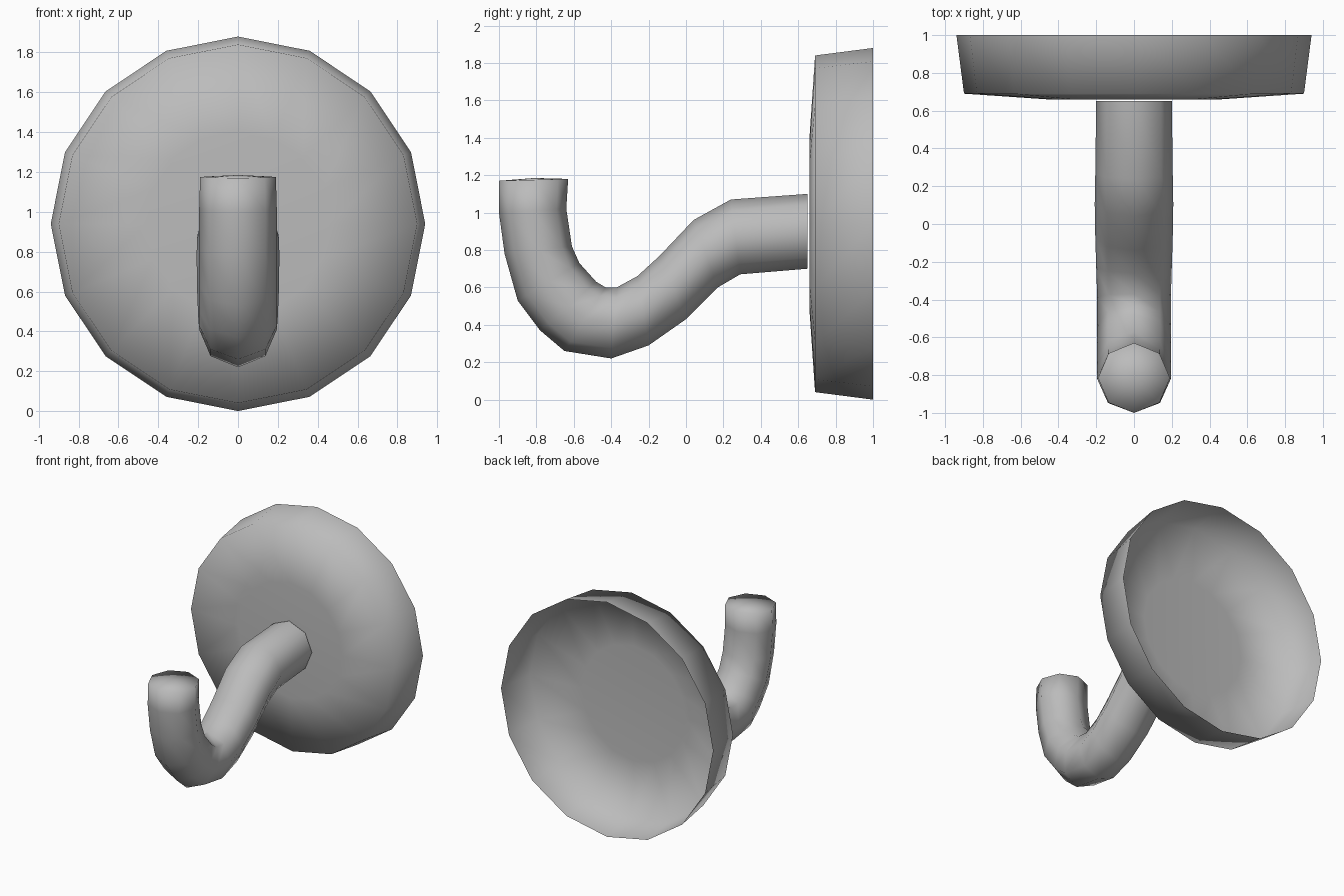
import bpy, bmesh
from math import cos, sin, tau
from mathutils import Vector

cube = bpy.data.objects.get("Cube")
if cube:
    bpy.data.objects.remove(cube, do_unlink=True)

grey = bpy.data.materials.new("plain grey")
grey.use_nodes = True
colour = (0.5, 0.5, 0.5, 1)
grey.diffuse_color = colour
grey.node_tree.nodes["Principled BSDF"].inputs["Base Color"].default_value = colour


def ring(centre, u, v, sides):
    """Points of an ellipse with half-axes u and v."""
    return [centre + u * cos(tau * i / sides) + v * sin(tau * i / sides)
            for i in range(sides)]


def loft(name, rings, tip):
    """Smooth open tube through the rings, closed by a fan at the tip."""
    bm = bmesh.new()
    loops = [[bm.verts.new(p) for p in r] for r in rings]
    n = len(loops[0])
    apex = bm.verts.new(tip)
    for i in range(n):
        j = (i + 1) % n
        for a, b in zip(loops, loops[1:]):
            bm.faces.new((a[i], a[j], b[j], b[i]))
        bm.faces.new((loops[0][j], loops[0][i], apex))
    bmesh.ops.recalc_face_normals(bm, faces=bm.faces)
    # The tip fan shows which way is outward
    fan = apex.link_faces[0]
    inward = Vector(tip) - sum(rings[1], Vector()) / n
    if fan.normal.dot(inward) < 0:
        bmesh.ops.reverse_faces(bm, faces=bm.faces)
    for f in bm.faces:
        f.smooth = True
    mesh = bpy.data.meshes.new(name)
    bm.to_mesh(mesh)
    bm.free()
    mesh.materials.append(grey)
    obj = bpy.data.objects.new(name, mesh)
    bpy.context.collection.objects.link(obj)


X, Z = Vector((1, 0, 0)), Vector((0, 0, 1))

# Wall plate: shallow dish, open at the back; (radius, y)
profile = [(0.46, 0.66), (0.90, 0.69), (0.94, 1.0)]
loft("wall_plate",
     [ring(Vector((0, y, 0.94)), X * r, Z * r, 16) for r, y in profile],
     (0, 0.66, 0.94))

# Hook: outer and inner edge of each ring (y, z), then half-width
outline = [
    ((-1.00, 1.17), (-0.63, 1.18), 0.19), ((-1.00, 1.00), (-0.64, 1.02), 0.195),
    ((-0.97, 0.78), (-0.61, 0.82), 0.195), ((-0.90, 0.53), (-0.57, 0.73), 0.195),
    ((-0.78, 0.37), (-0.48, 0.63), 0.195), ((-0.65, 0.26), (-0.43, 0.60), 0.195),
    ((-0.40, 0.22), (-0.37, 0.60), 0.195), ((-0.20, 0.29), (-0.26, 0.66), 0.20),
    ((0.00, 0.43), (-0.14, 0.77), 0.205), ((0.17, 0.60), (0.04, 0.96), 0.208),
    ((0.29, 0.67), (0.24, 1.07), 0.205), ((0.65, 0.70), (0.65, 1.10), 0.20),
]
hook_rings = []
for outer, inner, half in outline:
    a, b = Vector((0, *outer)), Vector((0, *inner))
    hook_rings.append(ring((a + b) / 2, X * half, (b - a) / 2, 8))
loft("hook", hook_rings, (0, -0.81, 1.185))
